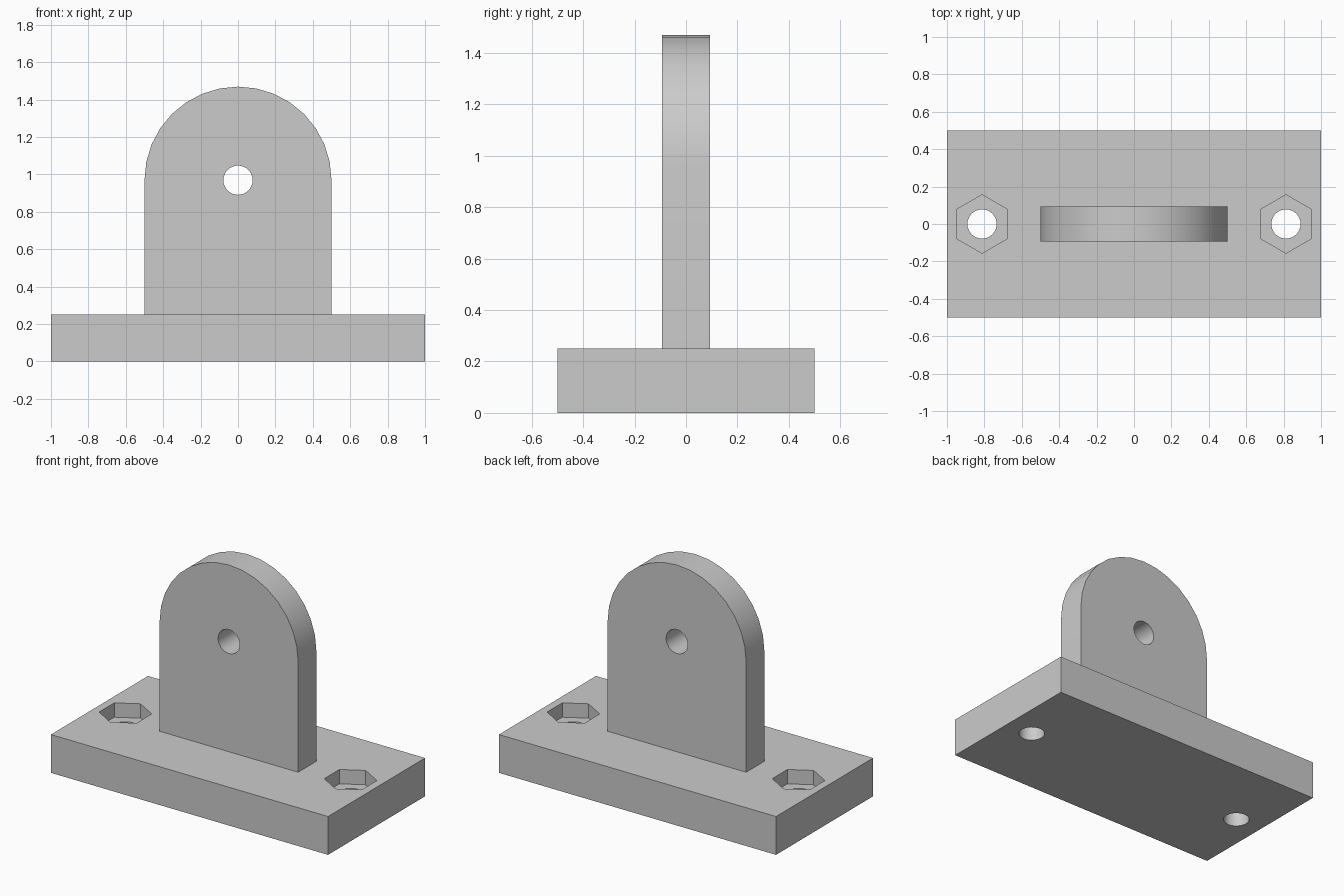
import bpy
import bmesh
from math import cos, sin, pi

cube = bpy.data.objects.get("Cube")
if cube:
    bpy.data.objects.remove(cube, do_unlink=True)

UNIT = 1 / 32            # all sizes below are whole or half multiples of this
GREY = (0.6, 0.6, 0.6, 1.0)

grey = bpy.data.materials.new("plain grey")
grey.use_nodes = True
grey.diffuse_color = GREY
grey.node_tree.nodes["Principled BSDF"].inputs["Base Color"].default_value = GREY


def prism(name, outline, start, end, axis="Z"):
    """Extrude a flat outline (in units) along Z, or along Y for an XZ outline."""
    def place(a, b, c):
        p = (a, b, c) if axis == "Z" else (a, c, b)
        return [v * UNIT for v in p]

    bm = bmesh.new()
    face = bm.faces.new([bm.verts.new(place(a, b, start)) for a, b in outline])
    new = bmesh.ops.extrude_face_region(bm, geom=[face])["geom"]
    shift = place(0, 0, end - start)
    bmesh.ops.translate(bm, vec=shift,
                        verts=[g for g in new if isinstance(g, bmesh.types.BMVert)])
    bmesh.ops.recalc_face_normals(bm, faces=bm.faces)
    mesh = bpy.data.meshes.new(name)
    bm.to_mesh(mesh)
    bm.free()
    mesh.materials.append(grey)
    obj = bpy.data.objects.new(name, mesh)
    bpy.context.collection.objects.link(obj)
    return obj


def arc(cx, cy, radius, sides, first=0.0, sweep=2 * pi):
    """Points on an arc; an open arc keeps its end point."""
    count = sides if sweep > 6 else sides + 1
    return [(cx + radius * cos(first + sweep * i / sides),
             cy + radius * sin(first + sweep * i / sides)) for i in range(count)]


def combine(target, tool, operation):
    """Apply a boolean and remove the tool."""
    tool.hide_render = True
    mod = target.modifiers.new(tool.name, "BOOLEAN")
    mod.operation = operation
    mod.solver = "EXACT"
    mod.object = tool
    bpy.ops.object.select_all(action="DESELECT")
    target.select_set(True)
    bpy.context.view_layer.objects.active = target
    bpy.ops.object.modifier_apply(modifier=mod.name)
    bpy.data.objects.remove(tool, do_unlink=True)


# Base plate, with the round-topped lug fused onto it
bracket = prism("mounting_bracket", [(-32, -16), (32, -16), (32, 16), (-32, 16)], 0, 8)
lug_outline = [(-16, 4), (16, 4)] + arc(0, 31, 16, 16, 0, pi)
combine(bracket, prism("lug", lug_outline, -3, 3, "Y"), "UNION")

# Pin hole through the lug
combine(bracket, prism("pin_hole", arc(0, 31, 2.5, 32), -6, 6, "Y"), "DIFFERENCE")

# Bolt holes with hexagonal nut pockets at both ends of the base
for side in (-1, 1):
    x = 26 * side
    combine(bracket, prism("bolt_hole", arc(x, 0, 2.5, 32), -2, 10), "DIFFERENCE")
    combine(bracket, prism("nut_pocket", arc(x, 0, 5, 6, pi / 2), 5, 10), "DIFFERENCE")

# Smooth the curved walls and keep the edges sharp
bracket.select_set(True)
bpy.context.view_layer.objects.active = bracket
bpy.ops.object.shade_smooth_by_angle(angle=pi / 6)
